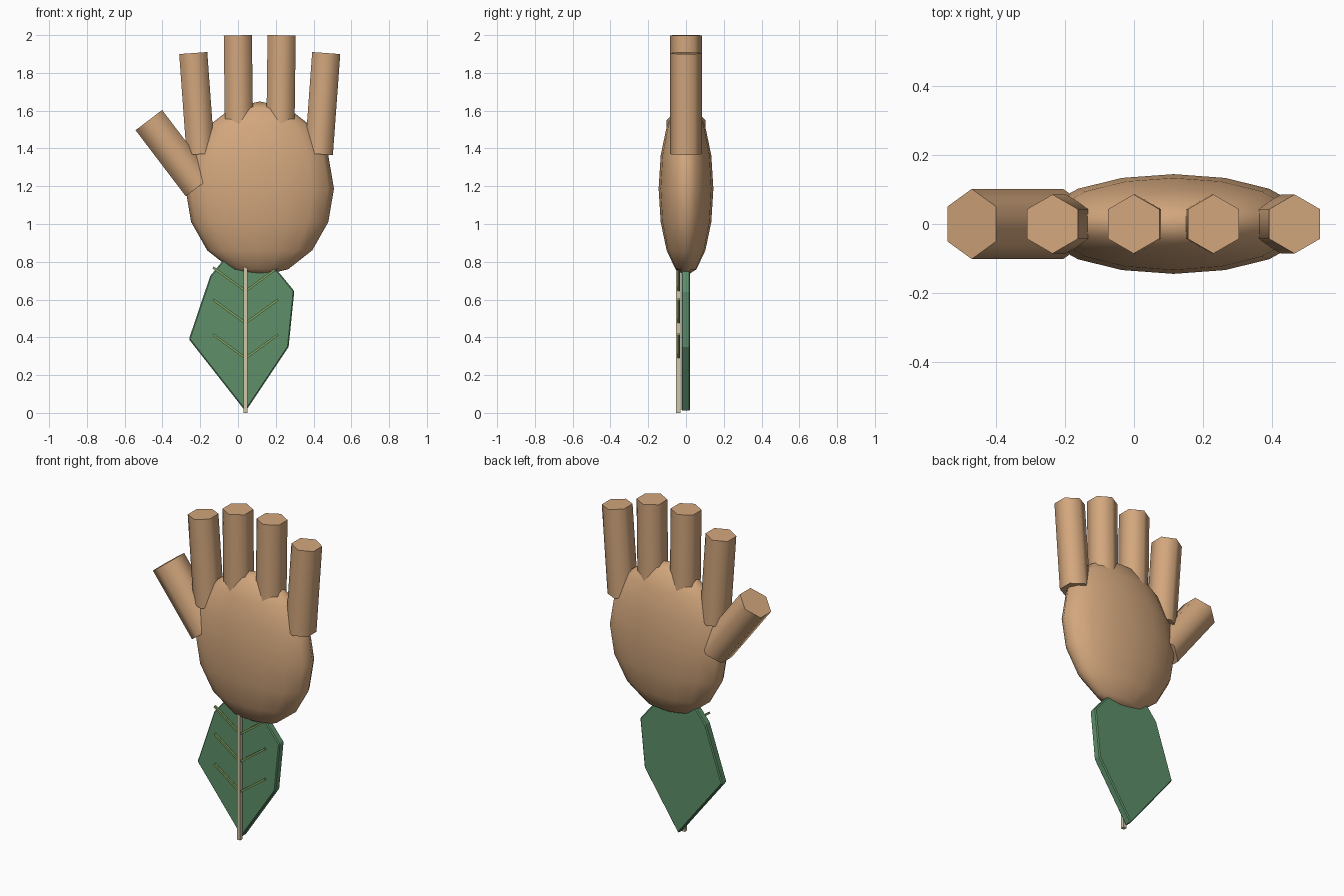
import bpy, bmesh, math
from mathutils import Vector

if "Cube" in bpy.data.objects:
    bpy.data.objects.remove(bpy.data.objects["Cube"])


def material(name, rgb):
    m = bpy.data.materials.new(name)
    m.diffuse_color = (*rgb, 1)
    m.use_nodes = True
    m.node_tree.nodes["Principled BSDF"].inputs["Base Color"].default_value = m.diffuse_color
    return m


SKIN = material("tan skin", (0.65, 0.385, 0.205))
LEAF = material("leaf green", (0.11, 0.275, 0.14))
VEIN = material("vein green", (0.22, 0.36, 0.12))
RIB = material("rib cream", (0.64, 0.57, 0.39))


def finish(name, mat, smooth=None):
    ob = bpy.context.object
    ob.name = name
    ob.data.materials.append(mat)
    bpy.ops.object.transform_apply(location=False, rotation=True, scale=True)
    if smooth:
        bpy.ops.object.shade_smooth_by_angle(angle=math.radians(smooth))
    return ob


def rod(name, a, b, radius, sides, mat, y=0.0, turn=0.0, smooth=None):
    """Prism between two (x, z) points in the plane at depth y."""
    a, b = Vector((a[0], y, a[1])), Vector((b[0], y, b[1]))
    d = b - a
    bpy.ops.mesh.primitive_cylinder_add(
        vertices=sides, radius=radius, depth=d.length, location=(a + b) / 2,
        rotation=(0, math.atan2(d.x, d.z), 0))
    ob = bpy.context.object
    if turn:
        for v in ob.data.vertices:
            x, yy = v.co.x, v.co.y
            v.co.x = x * math.cos(turn) - yy * math.sin(turn)
            v.co.y = x * math.sin(turn) + yy * math.cos(turn)
    return finish(name, mat, smooth)


# Palm: flattened sphere
bpy.ops.mesh.primitive_uv_sphere_add(segments=16, ring_count=8, radius=1,
                                     location=(0.115, 0, 1.187))
bpy.context.object.scale = (0.393, 0.145, 0.462)
finish("palm", SKIN, 60)

# Fingers and thumb: six-sided prisms
fingers = {
    "index_finger": ((-0.198, 1.37), (-0.237, 1.905), 0.086),
    "middle_finger": ((0.006, 1.46), (-0.001, 1.999), 0.086),
    "ring_finger": ((0.224, 1.46), (0.231, 1.999), 0.086),
    "little_finger": ((0.428, 1.37), (0.467, 1.905), 0.086),
    "thumb": ((-0.206, 1.2), (-0.472, 1.55), 0.102),
}
for name, (a, b, r) in fingers.items():
    rod(name, a, b, r, 6, SKIN, smooth=70)

# Leaf: thin bevelled outline
outline = [(0.04, 0.008), (0.268, 0.35), (0.298, 0.645), (0.22, 0.74),
           (0.05, 0.92), (-0.085, 0.80), (-0.147, 0.725), (-0.26, 0.39)]
bm = bmesh.new()
face = bm.faces.new([bm.verts.new((x, -0.025, z)) for x, z in outline])
ext = bmesh.ops.extrude_face_region(bm, geom=[face])
for v in ext["geom"]:
    if isinstance(v, bmesh.types.BMVert):
        v.co.y = 0.022
bmesh.ops.recalc_face_normals(bm, faces=bm.faces)
me = bpy.data.meshes.new("leaf")
bm.to_mesh(me)
bm.free()
leaf = bpy.data.objects.new("leaf", me)
bpy.context.collection.objects.link(leaf)
me.materials.append(LEAF)
bev = leaf.modifiers.new("edge", "BEVEL")
bev.width = 0.006
bev.segments = 1

# Central rib and paired side veins
rod("leaf_rib", (0.04, 0), (0.04, 0.78), 0.0155, 4, RIB, y=-0.041,
    turn=math.pi / 4)
for i, z in enumerate((0.29, 0.475, 0.645)):
    for side, s in (("left", -1), ("right", 1)):
        rod(f"vein_{side}_{i + 1}", (0.04, z), (0.04 + s * 0.172, z + 0.125),
            0.0085, 4, VEIN, y=-0.038, turn=math.pi / 4)
